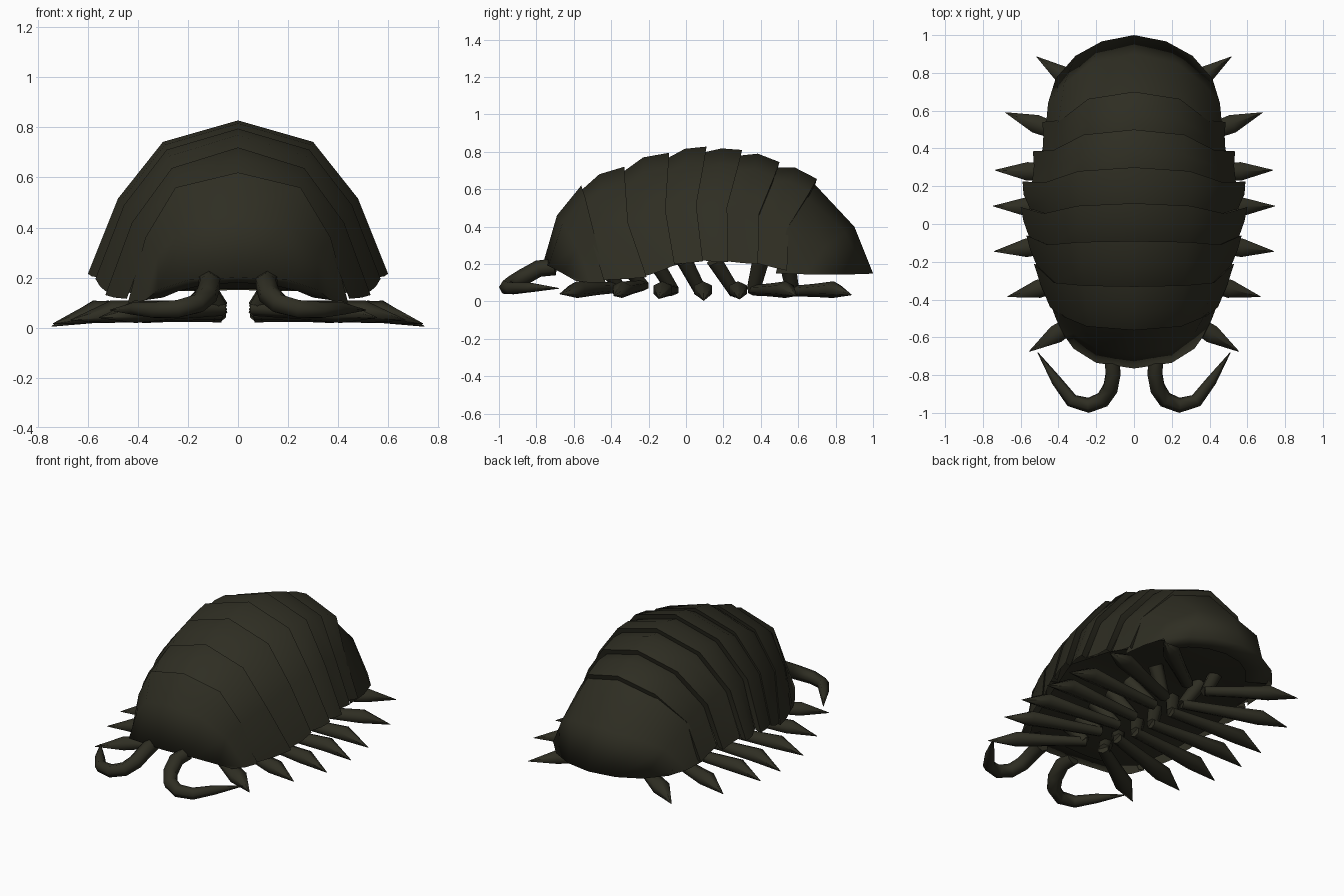
import bpy, bmesh, math
from mathutils import Vector

if "Cube" in bpy.data.objects:
    bpy.data.objects.remove(bpy.data.objects["Cube"])

shell_mat = bpy.data.materials.new("dark olive")
shell_mat.diffuse_color = (0.028, 0.027, 0.0165, 1)
shell_mat.use_nodes = True
shell_mat.node_tree.nodes["Principled BSDF"].inputs["Base Color"].default_value = shell_mat.diffuse_color


def finish(name, bm, angle=75):
    bmesh.ops.recalc_face_normals(bm, faces=bm.faces)
    me = bpy.data.meshes.new(name)
    bm.to_mesh(me)
    bm.free()
    ob = bpy.data.objects.new(name, me)
    bpy.context.collection.objects.link(ob)
    me.materials.append(shell_mat)
    bpy.ops.object.select_all(action='DESELECT')
    ob.select_set(True)
    bpy.context.view_layer.objects.active = ob
    bpy.ops.object.shade_smooth_by_angle(angle=math.radians(angle))
    return ob


def full(half):
    """Mirror a half ring (centre first) into a full left-to-right ring."""
    return [(-x, y, z) for x, y, z in reversed(half[1:])] + list(half)


def loft(name, rings, closed=False, caps=False, angle=75):
    bm = bmesh.new()
    rows = [[bm.verts.new(p) for p in r] for r in rings]
    n = len(rows[0])
    for a, b in zip(rows, rows[1:]):
        for i in range(n if closed else n - 1):
            j = (i + 1) % n
            bm.faces.new((a[i], a[j], b[j], b[i]))
    if caps:
        bm.faces.new(rows[0])
        bm.faces.new(rows[-1])
    return finish(name, bm, angle)


def arch(yt, zt, ym, yb, zb, w):
    """Half ring of an armour plate: apex, shoulder, flank, hem."""
    h = zt - zb
    return [(0, yt, zt), (w * .5, yt * .75 + ym * .25, zb + h * .86),
            (w * .8, ym, zb + h * .49), (w, yb, zb)]


def inset(half, d):
    """Pull a half ring inwards to form the lip under a plate edge."""
    return [(x * (1 - d * 1.6), y - d * .3, z - d * (1 if i < 3 else 0))
            for i, (x, y, z) in enumerate(half)]


def tube(name, pts, radii, sides=6, flat=1.0):
    """Tapered tube through points; flat squashes its height."""
    pts = [Vector(p) for p in pts]
    rings = []
    side = None
    for i, p in enumerate(pts):
        d = (pts[min(i + 1, len(pts) - 1)] - pts[max(i - 1, 0)]).normalized()
        up = Vector((0, 0, 1)) if side is None else side
        u = (up - d * up.dot(d)).normalized()
        side = u
        v = d.cross(u)
        rings.append([p + radii[i] * (u * math.cos(t) * flat + v * math.sin(t))
                      for t in [2 * math.pi * k / sides for k in range(sides)]])
    return loft(name, rings, closed=True, caps=True)


# head shield, with its rim turned under
head_rear = [(0, -.56, .62), (.25, -.54, .56), (.37, -.49, .36), (.44, -.43, .10)]
loft("head_shield", [full(r) for r in (
    [(0, -.62, .18), (.14, -.61, .17), (.24, -.56, .145), (.30, -.50, .12)],
    [(0, -.765, .20), (.2, -.735, .19), (.32, -.66, .15), (.37, -.59, .11)],
    [(0, -.69, .46), (.2, -.66, .42), (.32, -.58, .29), (.41, -.51, .10)],
    head_rear, inset(head_rear, .045))], angle=105)

# overlapping body plates: rear edge values and crest height of the middle
rears = [(-.56, .615, -.50, -.43, .11, .46),
         (-.33, .72, -.31, -.21, .13, .53),
         (-.09, .795, -.11, -.06, .195, .57),
         (.11, .828, .055, .09, .215, .60),
         (.30, .81, .22, .225, .21, .59),
         (.50, .745, .39, .385, .20, .535),
         (.70, .655, .55, .54, .165, .485)]
crests = [.68, .77, .816, .818, .79, .715]
for k, crest in enumerate(crests):
    p, q = rears[k], rears[k + 1]
    mid = [(a + b) / 2 for a, b in zip(p, q)]
    mid[0] = p[0] * .58 + q[0] * .42
    mid[1] = crest
    tuck = .015 if q[5] > p[5] else .05
    front = (p[0] - .01, p[1] - .03, p[2] - .01, p[3] - .01, p[4] + .005, p[5] - tuck)
    if k > 2:
        mid[5] = q[5] - .005
    f, m, r = arch(*front), arch(*mid), arch(*q)
    loft(f"body_plate_{k + 1}", [full(f), full(m), full(r), full(inset(r, .05))])

# tail shield, with its rim turned under
loft("tail_shield", [full(r) for r in (
    [(0, .68, .635), (.25, .645, .56), (.40, .54, .39), (.47, .48, .15)],
    [(0, .90, .40), (.23, .85, .37), (.37, .74, .29), (.455, .64, .145)],
    [(0, 1.0, .15), (.17, .967, .147), (.31, .89, .145), (.415, .77, .145)],
    [(0, .84, .165), (.12, .82, .165), (.22, .76, .165), (.30, .66, .165)])], angle=150)

# underside of the body: y, half width, height
rows = [(-.66, .26, .165), (-.45, .41, .125), (-.2, .50, .16), (.08, .57, .225),
        (.36, .51, .21), (.55, .455, .175), (.72, .42, .16), (.88, .29, .157)]
loft("belly", [full([(0, y, z + .03), (w * .5, y, z + .025), (w * .97, y, z)])
               for y, w, z in rows])

# legs: hip y, elbow y, elbow z, tip x, tip y, tip z
legs = [(-.45, -.36, .075, .555, -.675, .04),
        (-.35, -.23, .085, .67, -.385, .03),
        (-.17, -.07, .06, .74, -.145, .015),
        (-.01, .08, .05, .745, .095, .005),
        (.15, .26, .05, .735, .285, .012),
        (.40, .36, .06, .68, .59, .03),
        (.54, .57, .055, .515, .885, .035)]
for i, (hy, ey, ez, tx, ty, tz) in enumerate(legs):
    for s, side in ((1, "right"), (-1, "left")):
        elbow = Vector((.065, ey, ez))
        tip = Vector((tx, ty, tz))
        knee = elbow.lerp(tip, 1 - .17 / (tip - elbow).length)
        knee.z = .063
        flip = lambda p: (p[0] * s, p[1], p[2])
        tube(f"{side}_leg_{i + 1}", [flip(p) for p in (elbow, elbow.lerp(knee, .5), knee, tip)],
             [.036, .043, .056, .002], flat=.8)
        tube(f"{side}_hip_{i + 1}", [flip(p) for p in ((.17, hy, .22), (.075, ey, ez))],
             [.045, .036])

# curled antennae
path = [(.12, -.70, .185), (.11, -.79, .175), (.125, -.87, .13), (.165, -.93, .095),
        (.24, -.96, .075), (.33, -.935, .07), (.41, -.83, .075), (.51, -.68, .07)]
for s, side in ((1, "right"), (-1, "left")):
    tube(f"{side}_antenna", [(x * s, y, z) for x, y, z in path],
         [.045, .045, .045, .043, .04, .036, .028, .002])
